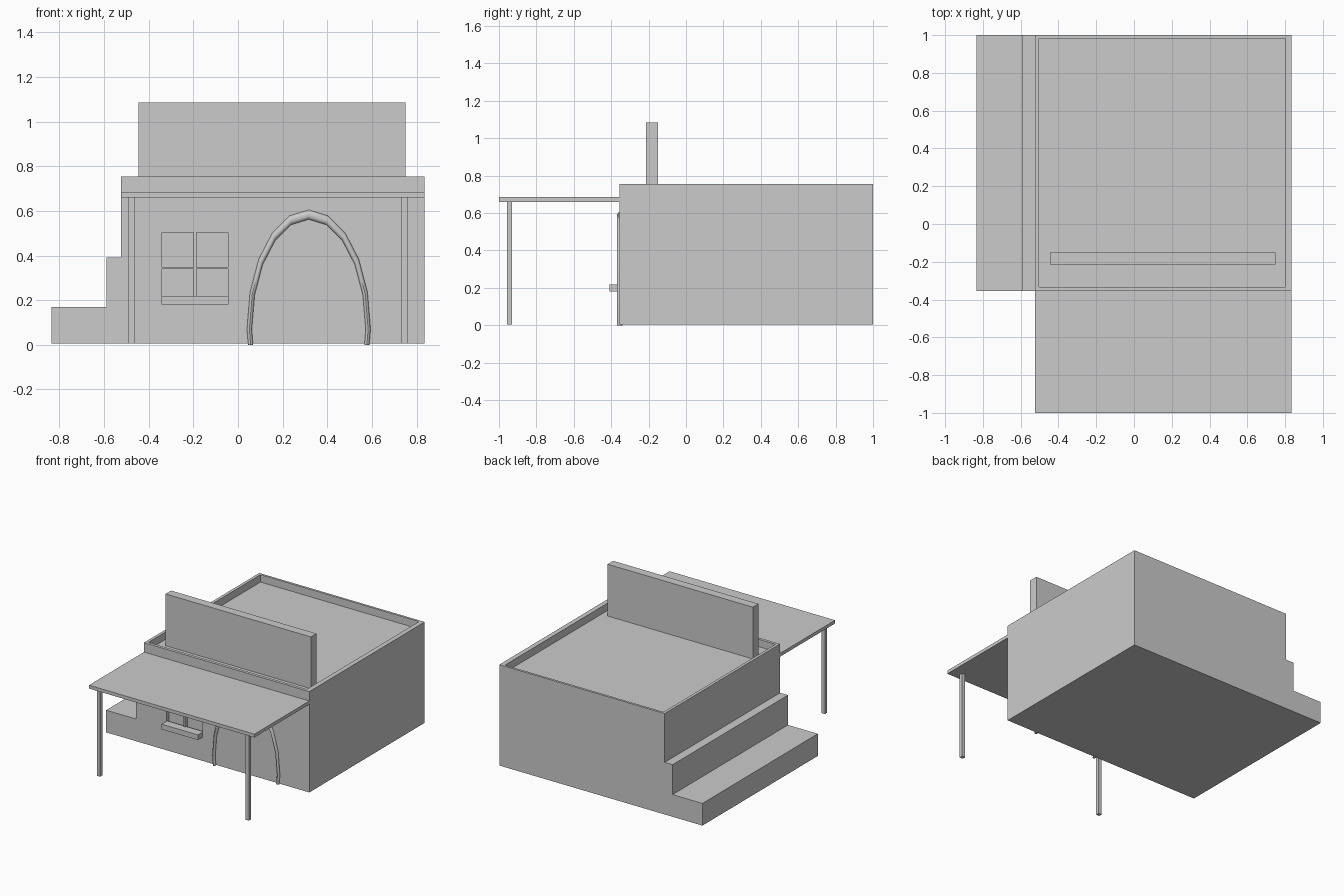
import bpy, bmesh
from math import sin, cos, pi, radians

if "Cube" in bpy.data.objects:
    bpy.data.objects.remove(bpy.data.objects["Cube"])


def make_object(name, bm):
    bmesh.ops.recalc_face_normals(bm, faces=bm.faces)
    mesh = bpy.data.meshes.new(name)
    bm.to_mesh(mesh)
    bm.free()
    obj = bpy.data.objects.new(name, mesh)
    bpy.context.collection.objects.link(obj)
    return obj


def box(name, x, y, z):
    bm = bmesh.new()
    bmesh.ops.create_cube(bm, size=1)
    for v in bm.verts:
        v.co = [(a + b) / 2 + c * (b - a) for c, (a, b) in zip(v.co, (x, y, z))]
    return make_object(name, bm)


def cut(target, x, y, z):
    cutter = box("cutter", x, y, z)
    cutter.hide_render = True
    mod = target.modifiers.new("cut", 'BOOLEAN')
    mod.operation = 'DIFFERENCE'
    mod.solver = 'EXACT'
    mod.object = cutter
    bpy.context.view_layer.objects.active = target
    bpy.ops.object.modifier_apply(modifier=mod.name)
    bpy.data.objects.remove(cutter)


FRONT = -0.355

# House body with two side steps, one extruded profile
profile = [(-0.835, 0.005), (0.835, 0.005), (0.835, 0.755), (-0.525, 0.755),
           (-0.525, 0.392), (-0.59, 0.392), (-0.59, 0.17), (-0.835, 0.17)]
bm = bmesh.new()
face = bm.faces.new([bm.verts.new((x, FRONT, z)) for x, z in profile])
ext = bmesh.ops.extrude_face_region(bm, geom=[face])
bmesh.ops.translate(bm, vec=(0, 1 - FRONT, 0),
                    verts=[g for g in ext["geom"] if isinstance(g, bmesh.types.BMVert)])
body = make_object("house_body", bm)

# Roof recess behind the parapet
cut(body, (-0.503, 0.80), (-0.333, 0.983), (0.70, 0.9))

# Four window panes, leaving the glazing bars
for px in ((-0.34, -0.20), (-0.187, -0.045)):
    for pz in ((0.185, 0.34), (0.347, 0.503)):
        cut(body, px, (-0.5, FRONT + 0.03), pz)

box("window_sill", (-0.342, -0.043), (-0.41, FRONT + 0.01), (0.181, 0.219))

# Raised wall on the roof
box("roof_wall", (-0.445, 0.75), (-0.215, -0.15), (0.695, 1.085))

# Porch canopy and posts
box("porch_canopy", (-0.525, 0.835), (-1.0, FRONT), (0.66, 0.685))
for name, x in (("left_post", -0.491), ("right_post", 0.733)):
    box(name, (x, x + 0.027), (-0.957, -0.93), (0.005, 0.661))

# Door arch: part of a stretched ring, 18 degree steps, cut off at the ground
R, r, stretch, zc, SIDES = 0.266, 0.011, 1.93, 0.07, 12
stations = [(cos(radians(a)), sin(radians(a))) for a in range(0, 181, 18)]
foot = -zc / (R * stretch)
stations = [(0.979, foot)] + stations + [(-0.979, foot)]
bm = bmesh.new()
rings = []
for i, (c, s) in enumerate(stations):
    ring = []
    for k in range(SIDES):
        t = 2 * pi * k / SIDES
        d = R + r * cos(t)
        end = i in (0, len(stations) - 1)
        z = 0 if end else zc + d * s * stretch
        ring.append(bm.verts.new((0.317 + d * c, FRONT - 0.0145 * sin(t), z)))
    rings.append(ring)
for a, b in zip(rings, rings[1:]):
    for k in range(SIDES):
        n = (k + 1) % SIDES
        bm.faces.new((a[k], a[n], b[n], b[k]))
bm.faces.new(rings[0])
bm.faces.new(rings[-1])
arch = make_object("door_arch", bm)
bpy.ops.object.select_all(action='DESELECT')
arch.select_set(True)
bpy.context.view_layer.objects.active = arch
bpy.ops.object.shade_smooth_by_angle(angle=radians(35))
